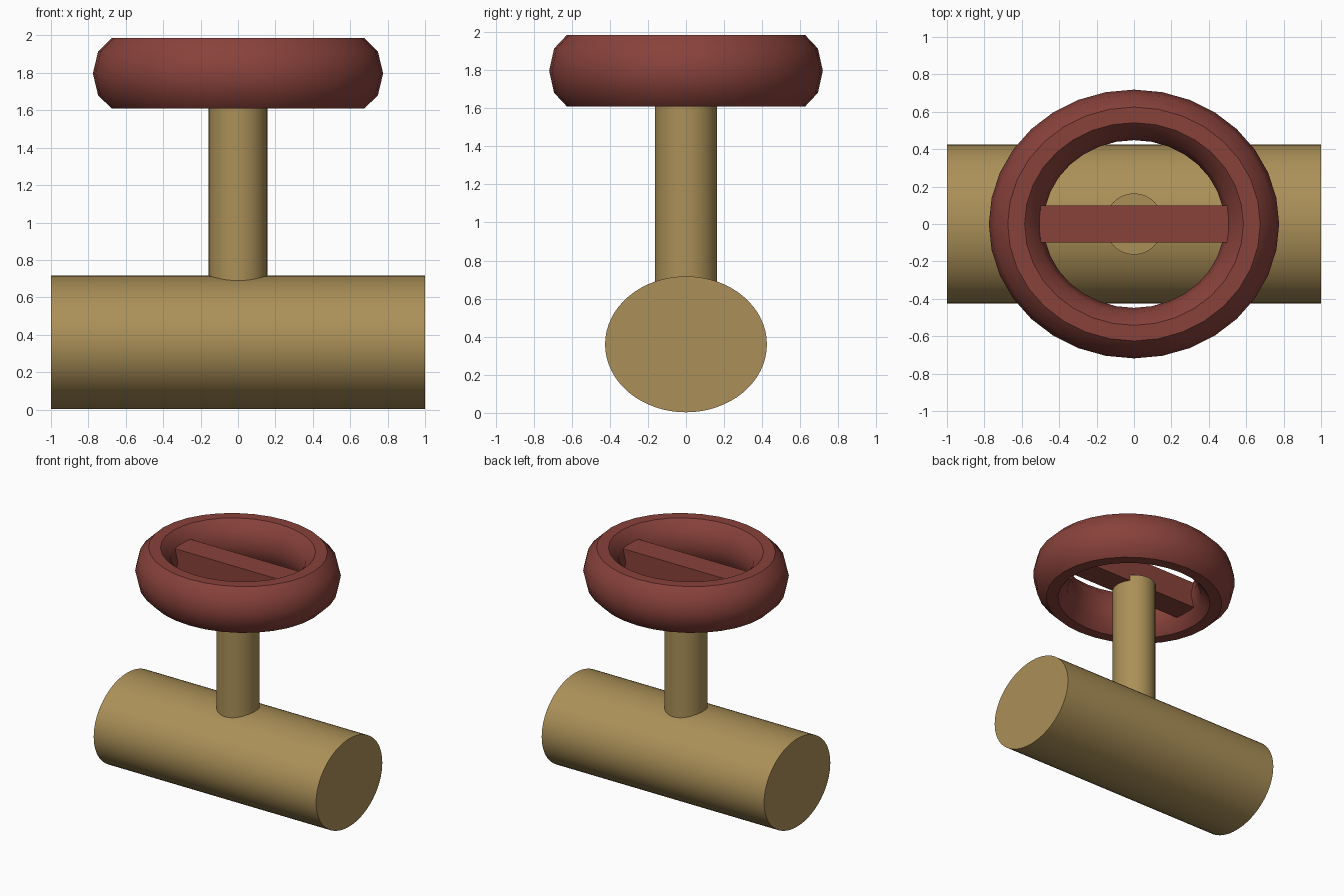
import bpy
from math import pi, radians

old = bpy.data.objects.get("Cube")
if old:
    bpy.data.objects.remove(old, do_unlink=True)


def material(name, rgb):
    mat = bpy.data.materials.new(name)
    mat.use_nodes = True
    mat.diffuse_color = (*rgb, 1)
    mat.node_tree.nodes["Principled BSDF"].inputs["Base Color"].default_value = (*rgb, 1)
    return mat


brass = material("brass", (0.41, 0.28, 0.098))
red = material("dark red", (0.25, 0.054, 0.044))


def finish(name, mat, scale, smooth=True):
    """Name, colour, scale and shade the newly added primitive."""
    obj = bpy.context.object
    obj.name = name
    obj.scale = scale
    obj.data.materials.append(mat)
    bpy.ops.object.transform_apply(location=False, rotation=True, scale=True)
    if smooth:
        bpy.ops.object.shade_smooth_by_angle(angle=radians(40))
    return obj


# Horizontal pipe, slightly wider than tall
bpy.ops.mesh.primitive_cylinder_add(vertices=64, radius=1, depth=2,
                                    location=(0, 0, 0.36), rotation=(0, pi / 2, 0))
finish("pipe", brass, (0.357, 0.425, 1))

# Upright stem from the pipe into the crossbar
stem_bottom, stem_top = 0.36, 1.735
bpy.ops.mesh.primitive_cylinder_add(vertices=32, radius=1, depth=stem_top - stem_bottom,
                                    location=(0, 0, (stem_top + stem_bottom) / 2))
finish("stem", brass, (0.158, 0.164, 1))

# Handwheel rim
bpy.ops.mesh.primitive_torus_add(major_segments=32, minor_segments=10,
                                 major_radius=0.63, minor_radius=0.146,
                                 location=(0, 0, 1.797))
finish("wheel_rim", red, (1, 0.926, 1.355))
bpy.ops.object.shade_smooth()

# Crossbar spanning the rim
bpy.ops.mesh.primitive_cube_add(size=1, location=(0, 0, 1.795))
finish("wheel_crossbar", red, (1.01, 0.2, 0.21), smooth=False)
